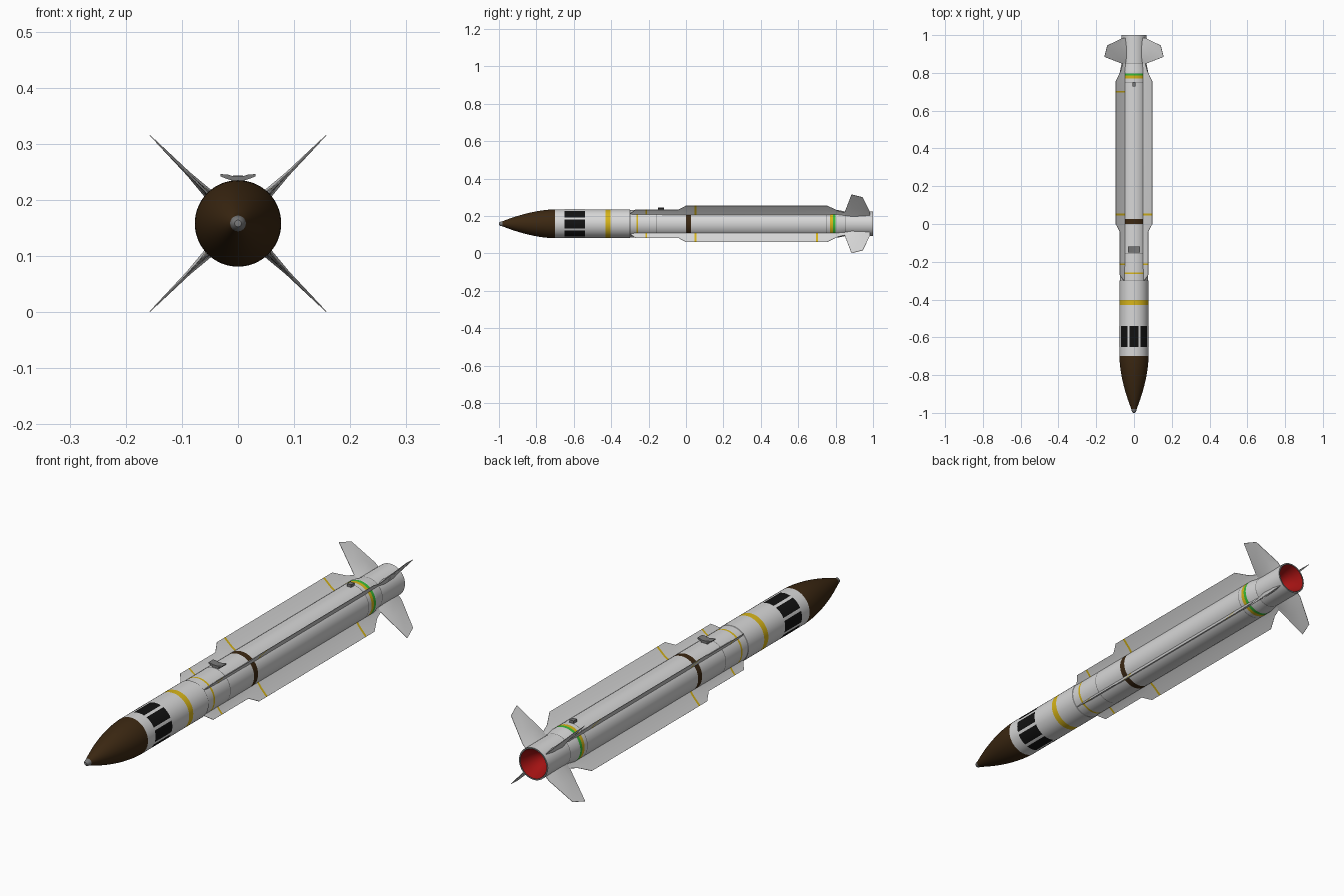
import bpy, bmesh, math

if "Cube" in bpy.data.objects:
    bpy.data.objects.remove(bpy.data.objects["Cube"])

ZC = 0.158      # height of the body axis
SEG = 80        # segments round the body


def mat(name, rgb):
    m = bpy.data.materials.new(name)
    m.diffuse_color = (*rgb, 1)
    m.use_nodes = True
    m.node_tree.nodes["Principled BSDF"].inputs["Base Color"].default_value = m.diffuse_color
    return m


WHITE, BROWN, BLACK, YELLOW, GREEN, RED, GREY = range(7)
MATS = [mat("pale_grey_white", (0.68, 0.68, 0.68)),
        mat("dark_brown", (0.045, 0.021, 0.006)),
        mat("black", (0.006, 0.006, 0.006)),
        mat("yellow", (0.68, 0.46, 0.01)),
        mat("green", (0.04, 0.5, 0.04)),
        mat("red", (0.36, 0.006, 0.006)),
        mat("mid_grey", (0.19, 0.19, 0.19))]


def finish(name, bm, angle=30):
    bmesh.ops.recalc_face_normals(bm, faces=bm.faces)
    me = bpy.data.meshes.new(name)
    bm.to_mesh(me)
    bm.free()
    for m in MATS:
        me.materials.append(m)
    ob = bpy.data.objects.new(name, me)
    bpy.context.collection.objects.link(ob)
    bpy.context.view_layer.objects.active = ob
    ob.select_set(True)
    bpy.ops.object.shade_smooth_by_angle(angle=math.radians(angle))
    ob.select_set(False)
    return ob


def lathe(name, profile):
    """profile rows: (y, radius, colour of the stretch up to the next row)"""
    bm = bmesh.new()
    rings = []
    for y, r, _ in profile:
        if r < 1e-5:
            rings.append([bm.verts.new((0, y, ZC))] * SEG)
        else:
            rings.append([bm.verts.new((r * math.sin(2 * math.pi * i / SEG), y,
                                        ZC + r * math.cos(2 * math.pi * i / SEG)))
                          for i in range(SEG)])
    for k in range(len(profile) - 1):
        a, b, col = rings[k], rings[k + 1], profile[k][2]
        for i in range(SEG):
            j = (i + 1) % SEG
            f = bm.faces.new(dict.fromkeys((a[i], a[j], b[j], b[i])))
            # black band is split into eight panels by pale gaps
            f.material_index = WHITE if col == BLACK and i % 10 in (4, 5) else col
    return finish(name, bm)


def interp(pts, y):
    for (y0, r0), (y1, r1) in zip(pts, pts[1:]):
        if y <= y1:
            return r0 + (r1 - r0) * (y - y0) / (y1 - y0)
    return pts[-1][1]


def blade(name, angle, outline, thick, base, stripes=()):
    """thin radial surface: outline and thick are (y, value) lists"""
    ys = sorted({y for y, _ in outline} | {e for s in stripes for e in s})
    ca, sa = math.cos(angle), math.sin(angle)
    bm = bmesh.new()
    rows = []
    for y in ys:
        R, t = interp(outline, y), interp(thick, y)
        mid = base + 0.4 * (R - base)
        sec = [(base, t), (mid, t * 0.4), (R, 0.0008),
               (R, -0.0008), (mid, -t * 0.4), (base, -t)]
        rows.append([bm.verts.new((r * sa + d * ca, y, ZC + r * ca - d * sa))
                     for r, d in sec])
    for k in range(len(rows) - 1):
        yc = (ys[k] + ys[k + 1]) / 2
        col = YELLOW if any(s[0] < yc < s[1] for s in stripes) else WHITE
        for i in range(6):
            j = (i + 1) % 6
            f = bm.faces.new((rows[k][i], rows[k][j], rows[k + 1][j], rows[k + 1][i]))
            f.material_index = col
    bm.faces.new(rows[0])
    bm.faces.new(rows[-1])
    return finish(name, bm, 20)


def prism(name, pts, y0, y1, col):
    """x/z outline extruded along y"""
    bm = bmesh.new()
    f = bm.faces.new([bm.verts.new((x, y0, z)) for x, z in pts])
    g = bmesh.ops.extrude_face_region(bm, geom=[f])
    for v in g["geom"]:
        if isinstance(v, bmesh.types.BMVert):
            v.co.y = y1
    for f in bm.faces:
        f.material_index = col
    return finish(name, bm)


# Nose cone with small metal tip
ogive = []
for i in range(17):
    u = 1 - i / 16
    ogive.append((-0.7 - 0.28 * u, 0.014 + 0.063 * (1 - u ** 1.75), BROWN))
lathe("nose_cone", [(-1, 0, GREY), (-0.999, 0.006, GREY), (-0.993, 0.011, GREY),
                    (-0.98, 0.014, GREY)] + ogive)

# Front section with black panels and yellow band
R = 0.077
lathe("front_body", [(-0.7, R, WHITE), (-0.65, R, BLACK), (-0.54, R, WHITE),
                     (-0.43, R, YELLOW), (-0.403, R, WHITE), (-0.303, R, GREY),
                     (-0.298, 0.074, GREY)])

# Motor section with coloured bands, narrower tail and red nozzle
M, T = 0.074, 0.066
lathe("rear_body", [(-0.298, M, WHITE), (-0.265, M, YELLOW), (-0.256, M, WHITE),
                    (-0.157, M, GREY), (-0.154, M, WHITE), (0.0, M, BROWN),
                    (0.026, M, WHITE), (0.75, M, GREY), (0.753, M, WHITE),
                    (0.77, M, YELLOW), (0.785, M, GREEN), (0.798, M, WHITE),
                    (0.81, M, WHITE), (0.85, T, GREY), (0.853, T, WHITE),
                    (1.0, T, GREY), (1.0, 0.06, RED), (0.97, 0.05, RED),
                    (0.93, 0.03, RED), (0.91, 0.0, RED)])

# Four long strakes and four tail fins
strake = [(-0.298, 0.078), (-0.27, 0.107), (-0.04, 0.107), (0.0, 0.137),
          (0.755, 0.137), (0.81, 0.1), (0.85, 0.085)]
strake_t = [(-0.298, 0.003), (-0.2, 0.007), (0.8, 0.007), (0.85, 0.003)]
fin = [(0.845, 0.075), (0.885, 0.222), (0.945, 0.2), (0.985, 0.085)]
fin_t = [(0.845, 0.003), (0.885, 0.010), (0.945, 0.008), (0.985, 0.002)]
for n, deg in enumerate((45, 135, 225, 315)):
    a = math.radians(deg)
    bands = [(-0.217, -0.208), (0.045, 0.055)]
    if deg in (135, 315):
        bands.append((0.695, 0.705))
    blade(f"strake_{n + 1}", a, strake, strake_t, 0.068, bands)
    blade(f"tail_fin_{n + 1}", a, fin, fin_t, 0.06)

# Launch lugs on top
half = [(0.018, 0.226), (0.012, 0.235), (0.022, 0.238), (0.031, 0.242),
        (0.031, 0.246), (0.018, 0.245), (0.008, 0.242)]
prism("front_lug", half + [(-x, z) for x, z in reversed(half)], -0.15, -0.118, GREY)
prism("rear_lug", [(0.009, 0.225), (0.009, 0.243), (-0.009, 0.243), (-0.009, 0.225)],
      0.728, 0.75, GREY)
